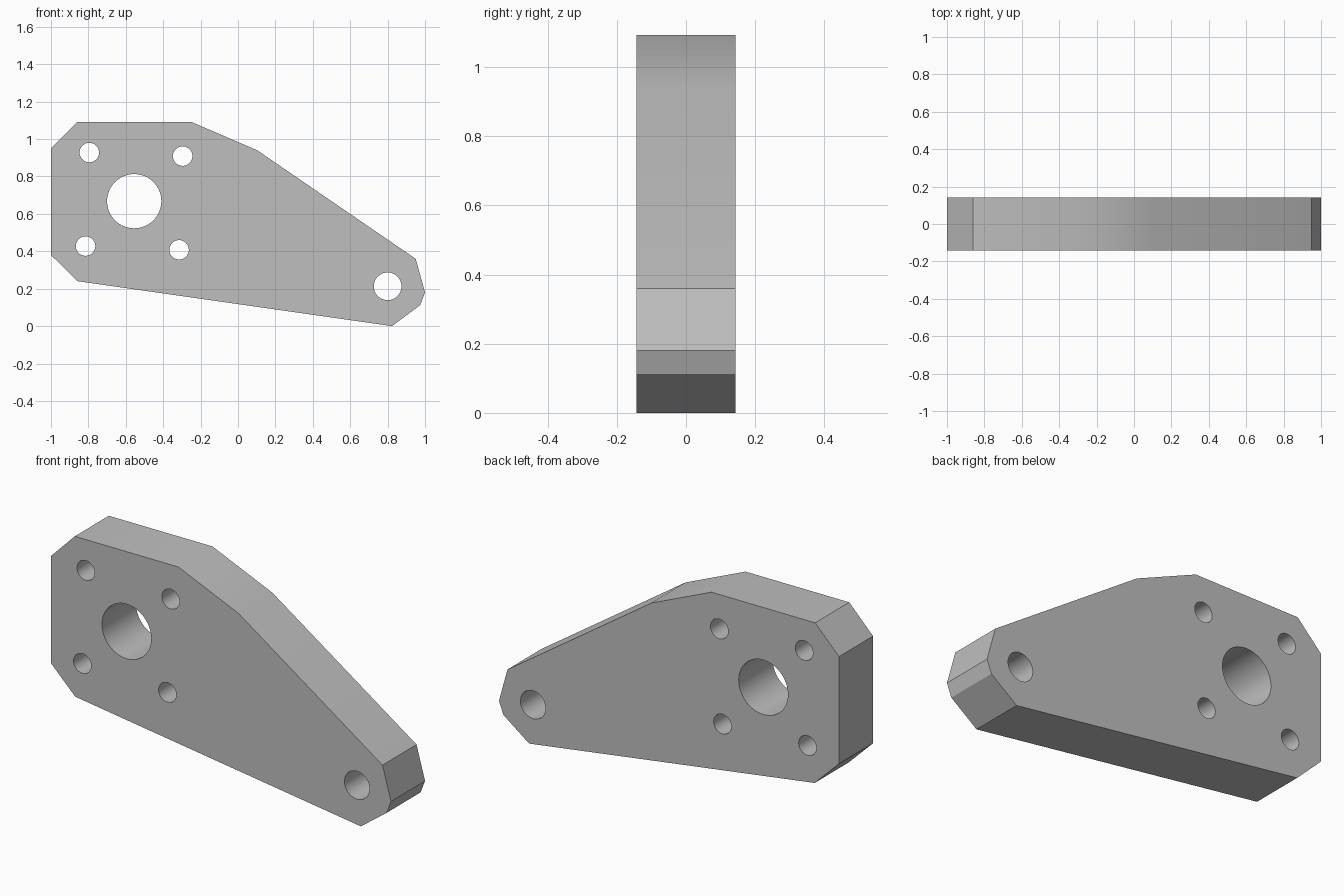
import bpy, bmesh
from math import cos, sin, pi, radians

cube = bpy.data.objects.get("Cube")
if cube:
    bpy.data.objects.remove(cube)

HALF = 0.143   # half thickness
SIDES = 64     # segments per hole

# Plate outline in x, z
OUTLINE = [(-1, 0.38), (-0.857, 0.24), (0.823, 0), (0.974, 0.112), (1, 0.18),
           (0.95, 0.36), (0.103, 0.94), (-0.25, 1.092), (-0.86, 1.092), (-1, 0.95)]

# Holes: x, z, radius
BOLT = 0.052
HOLES = [(-0.555, 0.668, 0.145), (0.8, 0.213, 0.074),
         (-0.795, 0.928, BOLT), (-0.296, 0.909, BOLT),
         (-0.815, 0.428, BOLT), (-0.315, 0.408, BOLT)]


def circle(x, z, r):
    turns = [2 * pi * i / SIDES for i in range(SIDES)]
    return [(x + r * cos(a), z + r * sin(a)) for a in turns]


def add_loop(bm, points):
    verts = [bm.verts.new((x, -HALF, z)) for x, z in points]
    return [bm.edges.new((v, verts[i - 1])) for i, v in enumerate(verts)]


# Front face with holes, extruded through the thickness
bm = bmesh.new()
edges = add_loop(bm, OUTLINE)
for hole in HOLES:
    edges += add_loop(bm, circle(*hole))
bmesh.ops.triangle_fill(bm, use_beauty=True, edges=edges, normal=(0, -1, 0))
ext = bmesh.ops.extrude_face_region(bm, geom=bm.faces[:], use_keep_orig=True)
back = [g for g in ext["geom"] if isinstance(g, bmesh.types.BMVert)]
bmesh.ops.translate(bm, verts=back, vec=(0, 2 * HALF, 0))
bmesh.ops.recalc_face_normals(bm, faces=bm.faces[:])
mesh = bpy.data.meshes.new("bracket_plate")
bm.to_mesh(mesh)
bm.free()

# Plain grey material
grey = bpy.data.materials.new("light_grey")
grey.use_nodes = True
colour = (0.52, 0.52, 0.52, 1)
grey.diffuse_color = colour
grey.node_tree.nodes["Principled BSDF"].inputs["Base Color"].default_value = colour
mesh.materials.append(grey)

plate = bpy.data.objects.new("bracket_plate", mesh)
bpy.context.collection.objects.link(plate)
bpy.ops.object.select_all(action="DESELECT")
plate.select_set(True)
bpy.context.view_layer.objects.active = plate
bpy.ops.object.shade_smooth_by_angle(angle=radians(30))
